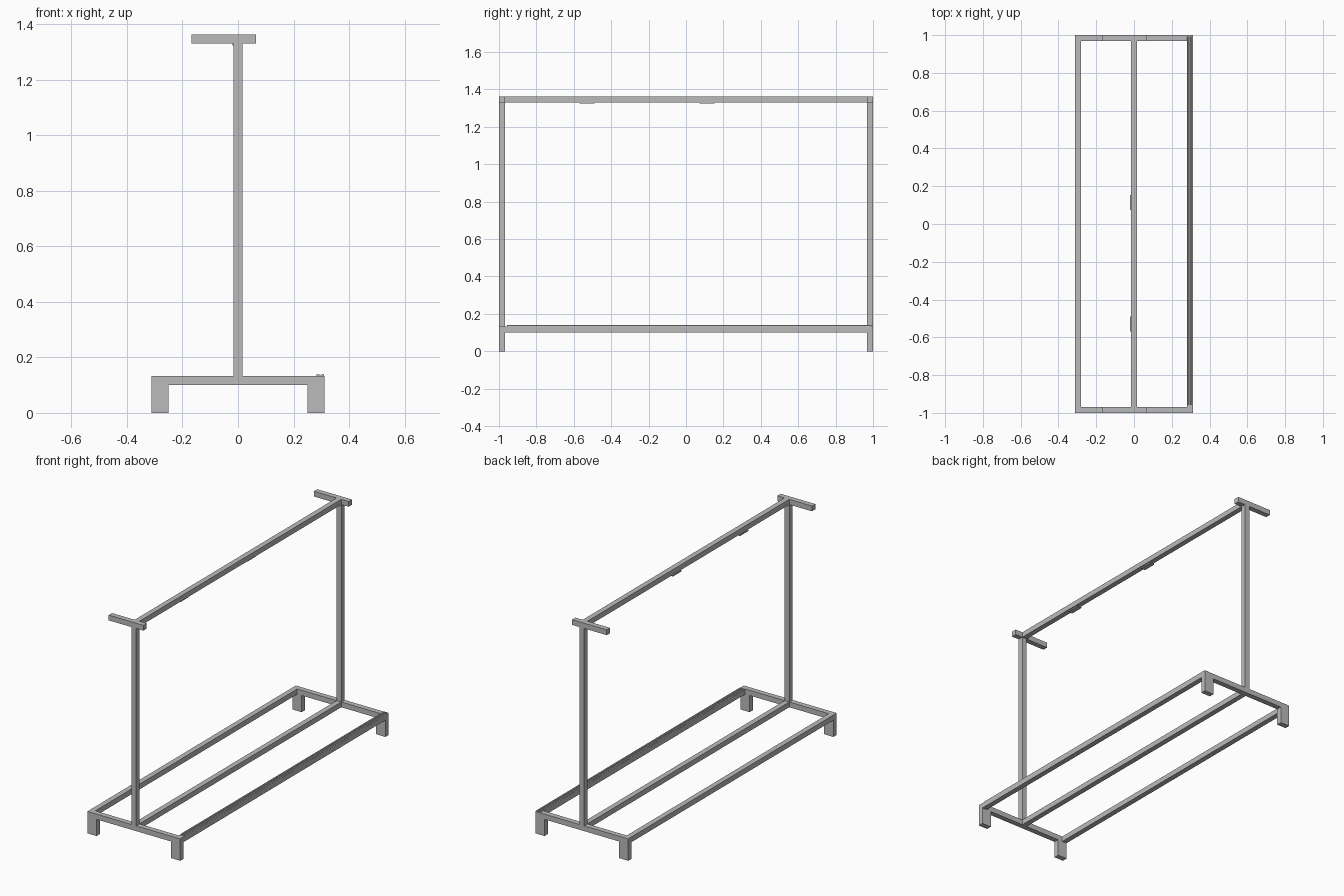
import bpy
import math

cube = bpy.data.objects.get("Cube")
if cube:
    bpy.data.objects.remove(cube, do_unlink=True)

# One plain steel colour
steel = bpy.data.materials.new("grey steel")
steel.use_nodes = True
steel.diffuse_color = (0.5, 0.5, 0.5, 1)
steel.node_tree.nodes["Principled BSDF"].inputs["Base Color"].default_value = (0.5, 0.5, 0.5, 1)

T = 0.032          # tube thickness
W = 0.312          # half width of the base
BASE = 0.133       # top of the base frame
TOP = 1.363        # top of the rack
INNER = 1 - T      # inner face of the end frames


def box(name, x, y, z):
    """Box spanning the (low, high) pairs on each axis."""
    bpy.ops.mesh.primitive_cube_add(size=1, location=[sum(p) / 2 for p in (x, y, z)])
    ob = bpy.context.object
    ob.name = name
    ob.scale = [p[1] - p[0] for p in (x, y, z)]
    bpy.ops.object.transform_apply(location=False, rotation=False, scale=True)
    ob.data.materials.append(steel)
    return ob


post_x = (-T / 2, T / 2)

# End frames: feet, cross bar, post and top arm
for end, y in (("front", (-1, -INNER)), ("back", (INNER, 1))):
    box(end + "_base_bar", (-W, W), y, (BASE - T, BASE))
    box(end + "_left_foot", (W - 0.062, W), y, (0, BASE - T))
    box(end + "_right_foot", (-W, 0.062 - W), y, (0, BASE - T))
    box(end + "_post", post_x, y, (BASE, TOP - T))
    box(end + "_top_arm", (-0.168, 0.065), y, (TOP - T, TOP))

# Long rails joining the ends
span = (-INNER, INNER)
box("left_base_rail", (W - T, W), span, (BASE - T, BASE))
box("right_base_rail", (-W, T - W), span, (BASE - T, BASE))
box("middle_base_rail", post_x, span, (BASE - T, BASE))
box("hanging_rail", post_x, span, (TOP - T, TOP))

# Two thin rods lying along the left base rail
for i, x in enumerate((0.288, 0.304)):
    bpy.ops.mesh.primitive_cylinder_add(vertices=8, radius=0.007, depth=1.95,
                                        location=(x, 0.018, BASE),
                                        rotation=(math.pi / 2, 0, 0))
    rod = bpy.context.object
    rod.name = "rail_rod_%d" % (i + 1)
    rod.data.materials.append(steel)
    bpy.ops.object.shade_smooth_by_angle()

# Small clips under the hanging rail
for i, y in enumerate((-0.53, 0.113)):
    box("rail_clip_%d" % (i + 1), (-0.02, 0.01), (y - 0.04, y + 0.04),
        (TOP - T - 0.007, TOP - T))
